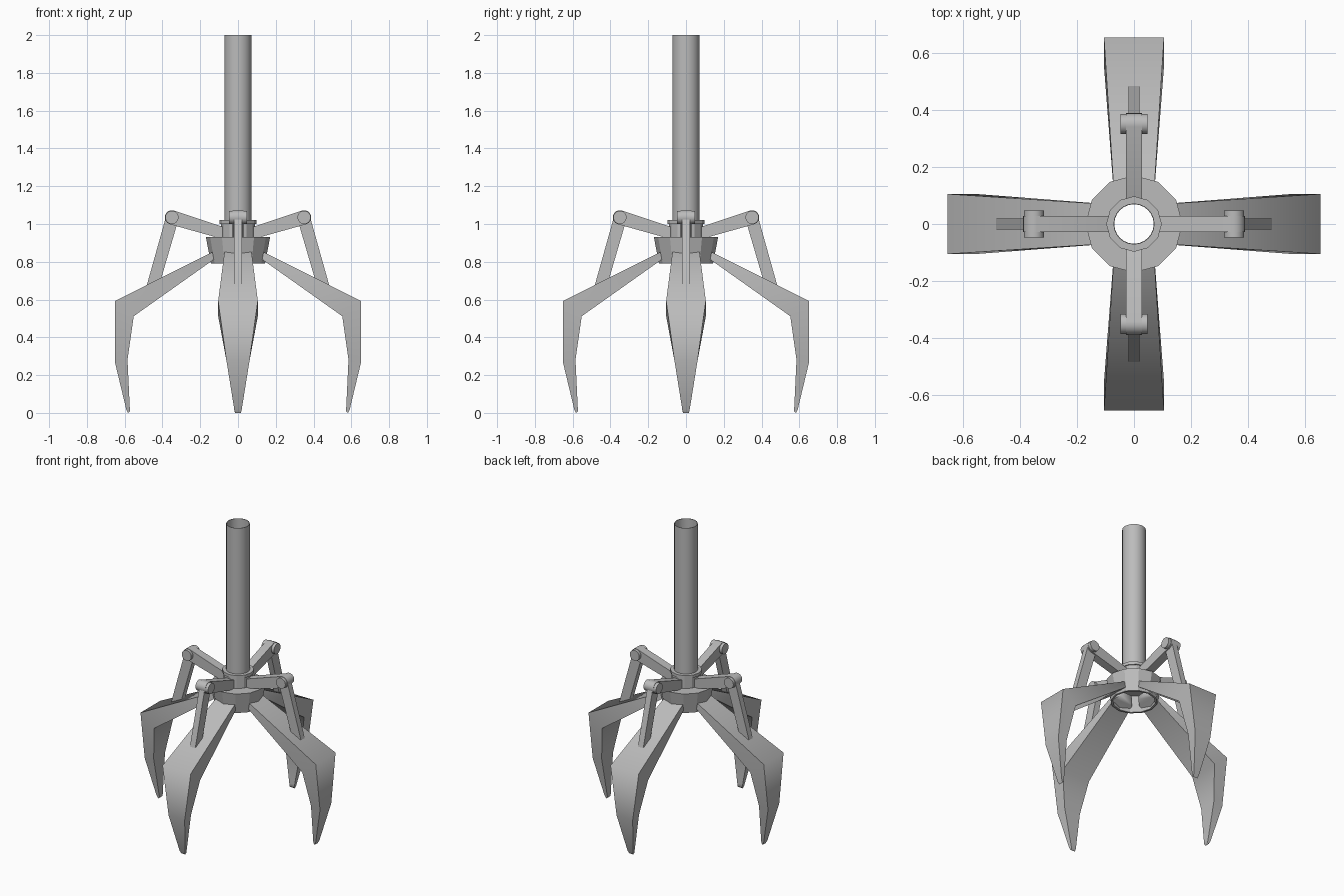
import bpy, bmesh, math
from mathutils import Vector, Matrix

cube = bpy.data.objects.get("Cube")
if cube:
    bpy.data.objects.remove(cube, do_unlink=True)

steel = bpy.data.materials.new("grey steel")
steel.use_nodes = True
GREY = (0.5, 0.5, 0.5, 1)
steel.diffuse_color = GREY
steel.node_tree.nodes["Principled BSDF"].inputs["Base Color"].default_value = GREY


def finish(name, bm, angle, fix_normals=True):
    if fix_normals:
        bmesh.ops.recalc_face_normals(bm, faces=bm.faces)
    mesh = bpy.data.meshes.new(name)
    bm.to_mesh(mesh)
    bm.free()
    mesh.materials.append(steel)
    obj = bpy.data.objects.new(name, mesh)
    bpy.context.collection.objects.link(obj)
    bpy.ops.object.select_all(action='DESELECT')
    obj.select_set(True)
    bpy.context.view_layer.objects.active = obj
    bpy.ops.object.shade_smooth_by_angle(angle=math.radians(angle))
    return obj


def lathe(name, profile, sides, angle):
    """Spin a closed (radius, height) profile around z."""
    bm = bmesh.new()
    rings = []
    for i in range(sides):
        a = math.tau * i / sides
        rings.append([bm.verts.new((r * math.cos(a), r * math.sin(a), z)) for r, z in profile])
    n = len(profile)
    for i in range(sides):
        a, b = rings[i], rings[(i + 1) % sides]
        for j in range(n):
            k = (j + 1) % n
            bm.faces.new((a[j], b[j], b[k], a[k]))
    return finish(name, bm, angle)


def loft(name, sections, angle):
    """Join rectangular sections given as (outer point, inner point, half width)."""
    bm = bmesh.new()
    loops = []
    for (ro, zo), (ri, zi), w in sections:
        loops.append([bm.verts.new(p) for p in
                      ((ro, -w, zo), (ro, w, zo), (ri, w, zi), (ri, -w, zi))])
    for a, b in zip(loops, loops[1:]):
        for j in range(4):
            k = (j + 1) % 4
            bm.faces.new((a[j], a[k], b[k], b[j]))
    bm.faces.new(loops[0])
    bm.faces.new(loops[-1])
    return finish(name, bm, angle)


def plate(name, outline, half):
    """Extrude an (x, z) outline sideways."""
    bm = bmesh.new()
    sides = [[bm.verts.new((x, y, z)) for x, z in outline] for y in (-half, half)]
    bm.faces.new(sides[0])
    bm.faces.new(sides[1])
    n = len(outline)
    for j in range(n):
        k = (j + 1) % n
        bm.faces.new((sides[0][j], sides[0][k], sides[1][k], sides[1][j]))
    return finish(name, bm, 35)


def arc(centre, radius, start, end, steps):
    return [(centre[0] + radius * math.cos(math.radians(start + (end - start) * i / steps)),
             centre[1] + radius * math.sin(math.radians(start + (end - start) * i / steps)))
            for i in range(steps + 1)]


# Central tube, collar and hollow hub
lathe("pole", [(0.072, 0.93), (0.072, 2), (0.069, 2), (0.069, 0.93)], 24, 35)
lathe("collar", [(0.072, 0.92), (0.09, 0.92), (0.09, 1.0), (0.097, 1.0),
                 (0.097, 1.02), (0.072, 1.02)], 12, 25)
lathe("hub", [(0.075, 0.93), (0.17, 0.93), (0.143, 0.79), (0.13, 0.79),
              (0.15, 0.915), (0.075, 0.915)], 12, 25)

# One claw with its linkage, pointing along +x
pivot = (0.35, 1.035)
claw = loft("claw", [
    ((0.075, 0.883), (0.07, 0.853), 0.043),
    ((0.11, 0.865), (0.10, 0.832), 0.07),
    ((0.652, 0.592), (0.552, 0.512), 0.105),
    ((0.652, 0.27), (0.585, 0.28), 0.06),
    ((0.592, 0.02), (0.573, 0.03), 0.02),
    ((0.582, 0.0), (0.572, 0.008), 0.016)], 66)
link_bar = plate("link_bar", [(0.08, 0.925), (0.08, 0.985)][::-1] + [(0.08, 0.925)][1:]
                 + [(0.08, 0.92)] + arc(pivot, 0.038, -75, 105, 8), 0.028)
push_rod = plate("push_rod", [(0.315, 1.025), (0.385, 1.025), (0.484, 0.672), (0.407, 0.71)], 0.02)
pin = plate("pivot_pin", arc(pivot, 0.035, 0, 345, 23), 0.047)

# Repeat on all four sides
for part in (claw, link_bar, push_rod, pin):
    base = part.name
    for i, side in enumerate(("left", "back", "right", "front")):
        obj = part if i == 0 else part.copy()
        if i:
            obj.data = part.data
            bpy.context.collection.objects.link(obj)
        obj.rotation_euler.z = i * math.pi / 2
        obj.name = side + "_" + base
